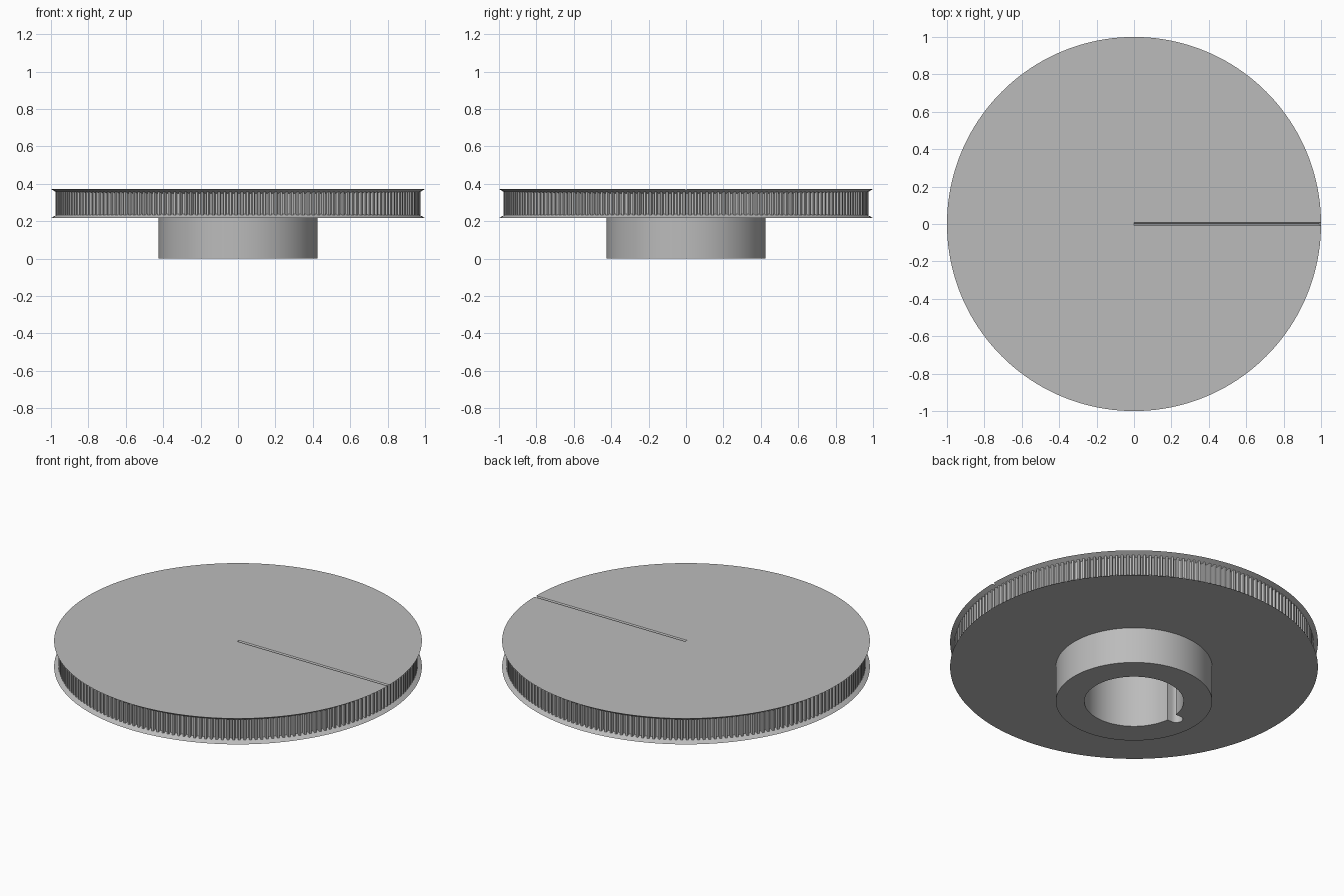
import bpy, bmesh, math
from mathutils import Matrix, Vector

cube = bpy.data.objects.get("Cube")
if cube:
    bpy.data.objects.remove(cube, do_unlink=True)

TOP, BOTTOM = 0.372, 0.217       # outer faces of the two flanges
TEETH = 200

steel = bpy.data.materials.new("plain grey metal")
steel.use_nodes = True
steel.diffuse_color = (0.5, 0.5, 0.5, 1)
steel.node_tree.nodes["Principled BSDF"].inputs["Base Color"].default_value = steel.diffuse_color


def make_object(name, bm):
    bmesh.ops.recalc_face_normals(bm, faces=bm.faces)
    mesh = bpy.data.meshes.new(name)
    bm.to_mesh(mesh)
    bm.free()
    mesh.materials.append(steel)
    obj = bpy.data.objects.new(name, mesh)
    bpy.context.collection.objects.link(obj)
    return obj


def lathe(name, profile, steps):
    bm = bmesh.new()
    verts = [bm.verts.new((r, 0, z)) for r, z in profile]
    edges = [bm.edges.new(pair) for pair in zip(verts, verts[1:])]
    bmesh.ops.spin(bm, geom=verts + edges, cent=(0, 0, 0), axis=(0, 0, 1),
                   angle=math.tau, steps=steps)
    bmesh.ops.remove_doubles(bm, verts=bm.verts, dist=0.0001)
    return make_object(name, bm)


def prism(name, outline, z0, z1):
    bm = bmesh.new()
    face = bm.faces.new([bm.verts.new((x, y, z0)) for x, y in outline])
    top = bmesh.ops.extrude_face_region(bm, geom=[face])["geom"]
    bmesh.ops.translate(bm, vec=(0, 0, z1 - z0),
                        verts=[v for v in top if isinstance(v, bmesh.types.BMVert)])
    return make_object(name, bm)


def cut(obj, cutter):
    cutter.hide_render = True
    mod = obj.modifiers.new("cut", "BOOLEAN")
    mod.operation = "DIFFERENCE"
    mod.solver = "EXACT"
    mod.object = cutter
    bpy.context.view_layer.objects.active = obj
    bpy.ops.object.modifier_apply(modifier=mod.name)
    bpy.data.objects.remove(cutter, do_unlink=True)


def smooth(obj, degrees):
    bpy.ops.object.select_all(action="DESELECT")
    obj.select_set(True)
    bpy.context.view_layer.objects.active = obj
    bpy.ops.object.shade_smooth_by_angle(angle=math.radians(degrees))


# Wheel body: flared flanges, hub and blind bore in one turned profile
body = lathe("pulley_body", [
    (0, TOP), (1, TOP), (0.96, 0.348), (0.96, 0.24), (1, BOTTOM),
    (0.425, BOTTOM), (0.425, 0), (0.27, 0), (0.27, 0.355), (0, 0.355)], 160)

# Keyway with a rounded end, on the bore wall
half = 0.036
arc = [(-0.3 - half * math.sin(a), half * math.cos(a))
       for a in (i * math.pi / 10 for i in range(11))]
cut(body, prism("keyway_cutter", [(-0.2, half)] + arc + [(-0.2, -half)], -0.05, 0.35))

# Fine radial V groove on the top face
bm = bmesh.new()
bmesh.ops.create_cube(bm, size=1, matrix=Matrix.Translation((0.55, 0, TOP))
                      @ Matrix.Rotation(math.pi / 4, 4, "X")
                      @ Matrix.Diagonal(Vector((1.1, 0.012, 0.012, 1))))
cut(body, make_object("groove_cutter", bm))
smooth(body, 25)

# Toothed rim between the flanges
root, tip = 0.962, 0.977
outline = []
for i in range(TEETH):
    for offset, r in ((0, root), (0.35, root), (0.5, tip), (0.85, tip)):
        a = math.tau * (i + offset) / TEETH
        outline.append((r * math.cos(a), r * math.sin(a)))
rim = prism("toothed_rim", outline, 0.232, 0.356)

# Open the rim into a ring so that it leaves the bore clear
bm = bmesh.new()
bm.from_mesh(rim.data)
bmesh.ops.delete(bm, geom=[f for f in bm.faces if abs(f.normal.z) > 0.5], context="FACES_ONLY")
bm.to_mesh(rim.data)
bm.free()
smooth(rim, 20)
